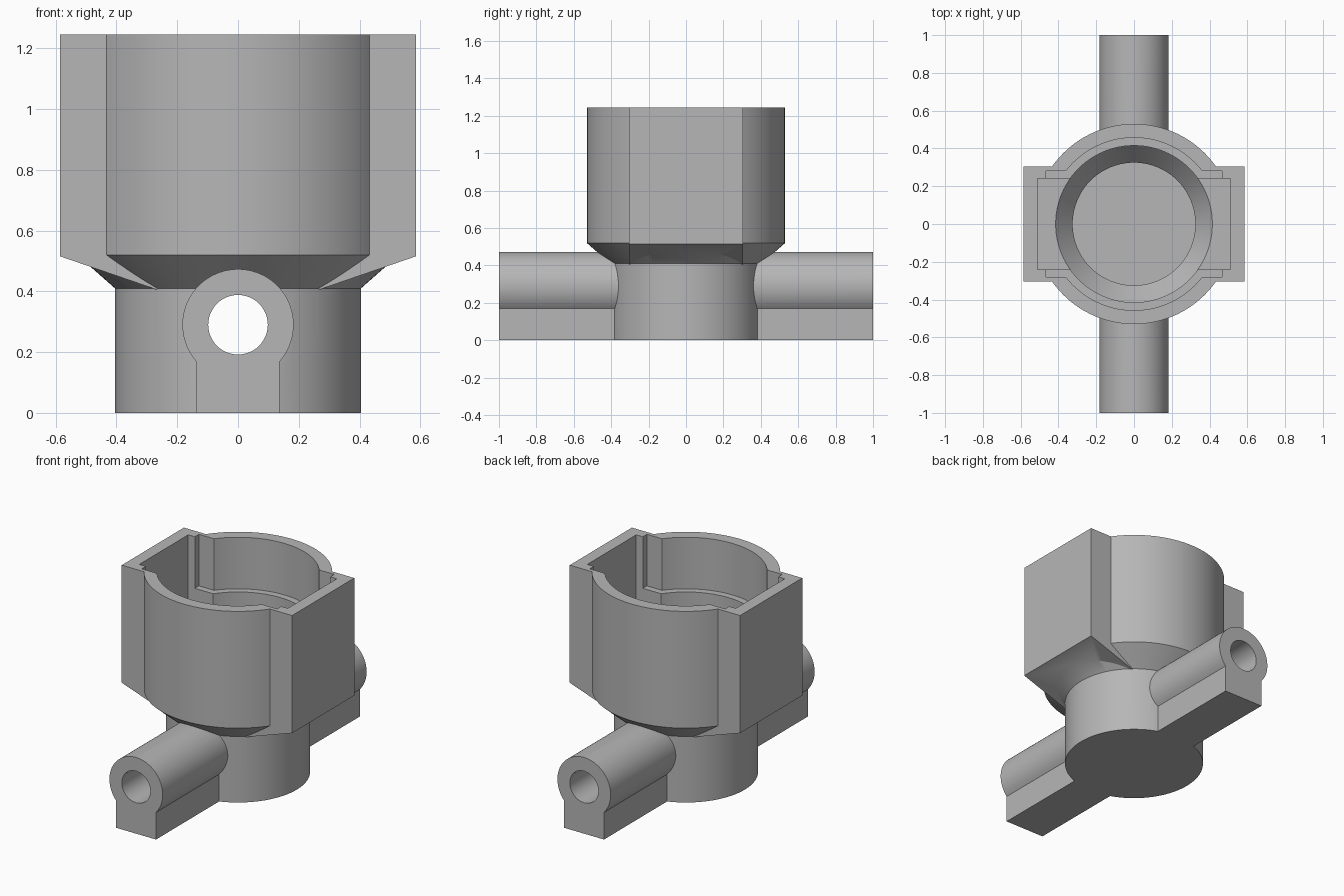
import bpy
import bmesh
import math

if "Cube" in bpy.data.objects:
    bpy.data.objects.remove(bpy.data.objects["Cube"], do_unlink=True)

SEGMENTS = 96
TOP = 1.245
PIPE_Z = 0.29

grey = bpy.data.materials.new("plain grey")
grey.use_nodes = True
colour = (0.47, 0.47, 0.47, 1)
grey.diffuse_color = colour
grey.node_tree.nodes["Principled BSDF"].inputs["Base Color"].default_value = colour


def finish(bm, name):
    bmesh.ops.recalc_face_normals(bm, faces=bm.faces)
    mesh = bpy.data.meshes.new(name)
    bm.to_mesh(mesh)
    bm.free()
    mesh.materials.append(grey)
    obj = bpy.data.objects.new(name, mesh)
    bpy.context.collection.objects.link(obj)
    return obj


def lathe(name, profile):
    """Solid of revolution about z from (radius, height) points."""
    bm = bmesh.new()
    rings = []
    for r, z in profile:
        rings.append([bm.verts.new((r * math.cos(a), r * math.sin(a), z))
                      for a in (2 * math.pi * i / SEGMENTS for i in range(SEGMENTS))])
    for low, high in zip(rings, rings[1:]):
        for i in range(SEGMENTS):
            j = (i + 1) % SEGMENTS
            bm.faces.new((low[i], low[j], high[j], high[i]))
    bm.faces.new(rings[0])
    bm.faces.new(rings[-1])
    return finish(bm, name)


def prism(name, outline, half_depth):
    """Solid with an (x, z) outline, extruded along y."""
    bm = bmesh.new()
    face = bm.faces.new([bm.verts.new((x, -half_depth, z)) for x, z in outline])
    made = bmesh.ops.extrude_face_region(bm, geom=[face])["geom"]
    verts = [v for v in made if isinstance(v, bmesh.types.BMVert)]
    bmesh.ops.translate(bm, verts=verts, vec=(0, 2 * half_depth, 0))
    return finish(bm, name)


def rectangle(half_x, bottom, top):
    return [(-half_x, bottom), (half_x, bottom), (half_x, top), (-half_x, top)]


def arc(radius, start, end, steps):
    return [(radius * math.cos(start + (end - start) * i / steps),
             PIPE_Z + radius * math.sin(start + (end - start) * i / steps))
            for i in range(steps + 1)]


def combine(target, tool, operation):
    mod = target.modifiers.new(operation.title(), 'BOOLEAN')
    mod.operation = operation
    mod.solver = 'EXACT'
    mod.object = tool
    bpy.context.view_layer.objects.active = target
    bpy.ops.object.modifier_apply(modifier=mod.name)
    bpy.data.objects.remove(tool, do_unlink=True)


# Round body: narrow base, flared shoulder, wide cup
body = lathe("valve_body", [(0.405, 0), (0.405, 0.41), (0.53, 0.52), (0.53, TOP)])

# Square side housings with sloping undersides
housing = prism("side_housing", [(-0.26, 0.403), (0.26, 0.403), (0.585, 0.515),
                                 (0.585, TOP), (-0.585, TOP), (-0.585, 0.515)], 0.305)
combine(body, housing, 'UNION')

# Cross pipe on a straight foot
pipe_radius, foot = 0.183, 0.137
corner = math.acos(foot / pipe_radius)
outline = arc(pipe_radius, -corner, math.pi + corner, 56) + [(-foot, 0), (foot, 0)]
combine(body, prism("cross_pipe", outline, 1), 'UNION')

# Stepped round cavity, closed at the bottom
cavity = lathe("cavity_cutter", [(0.325, 0.08), (0.325, 0.43), (0.415, 0.54), (0.415, 0.925),
                                 (0.457, 0.925), (0.457, 1.4)])
combine(body, cavity, 'DIFFERENCE')

# Deep side slots and the shallow lid recess
combine(body, prism("slot_cutter", rectangle(0.51, 0.54, 1.4), 0.24), 'DIFFERENCE')
combine(body, prism("recess_cutter", rectangle(0.465, 0.925, 1.4), 0.28), 'DIFFERENCE')

# Bore through the pipe
bore = prism("bore_cutter", arc(0.098, 0, 2 * math.pi, 48)[:-1], 1.2)
combine(body, bore, 'DIFFERENCE')

# Smooth round walls, crisp edges
bpy.ops.object.select_all(action='DESELECT')
body.select_set(True)
bpy.context.view_layer.objects.active = body
bpy.ops.object.shade_smooth_by_angle(angle=math.radians(25))
